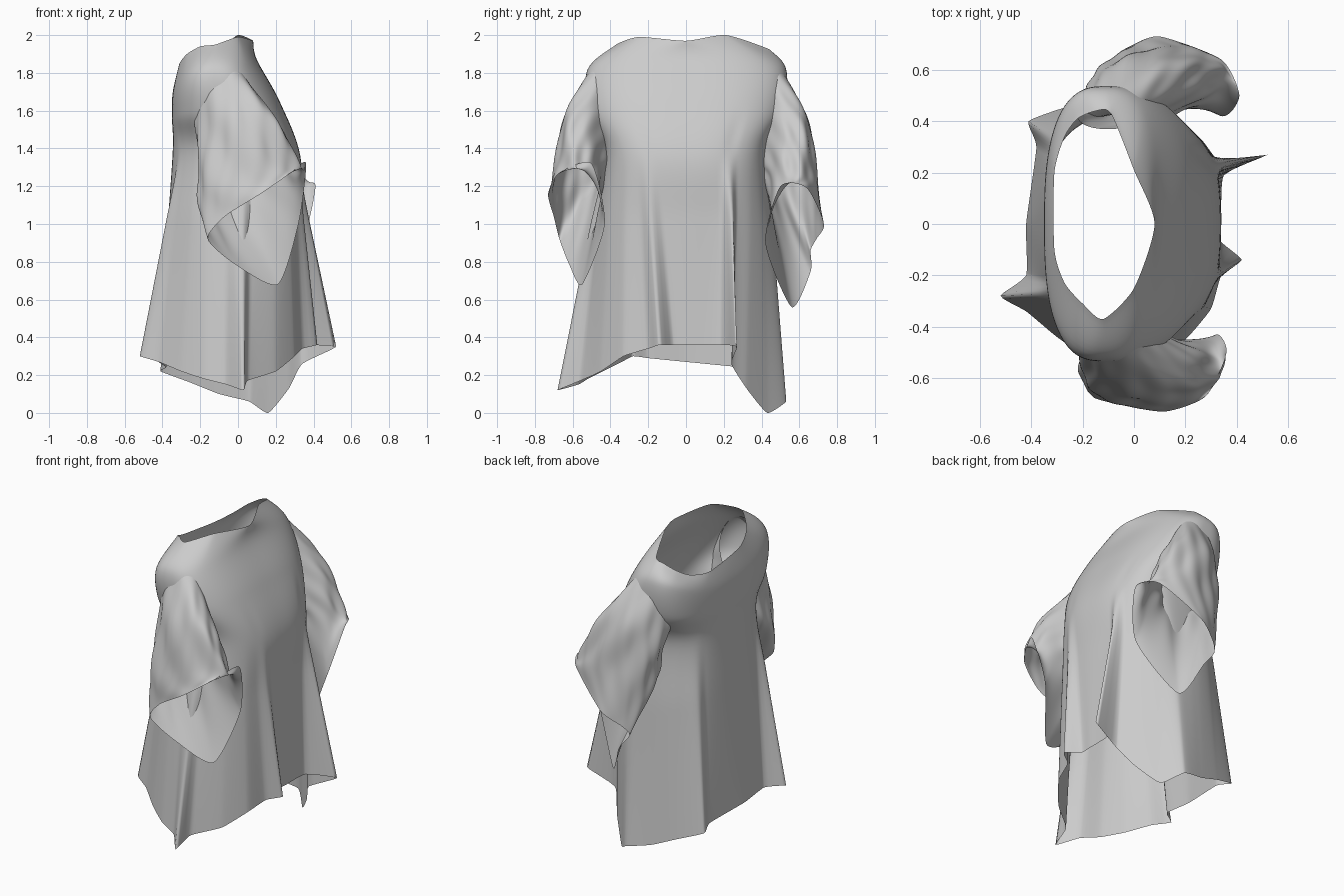
import bpy, math
from mathutils import Vector as V

if "Cube" in bpy.data.objects:
    bpy.data.objects.remove(bpy.data.objects["Cube"])

N = 180  # samples around each ring


def spline(p0, p1, p2, p3, u, k=0.5):
    """Hermite segment p1-p2; k is the roundness (0 = straight)."""
    m1, m2 = (p2 - p0) * k, (p3 - p1) * k
    return (p1 * (2 * u ** 3 - 3 * u * u + 1) + m1 * (u ** 3 - 2 * u * u + u)
            + p2 * (3 * u * u - 2 * u ** 3) + m2 * (u ** 3 - u * u))


def keyed_ring(keys, k=0.5):
    """Closed ring through (degrees, x, y, z) keys."""
    ring, n = [], len(keys)
    pts = [V(q[1:]) for q in keys]
    for i in range(N):
        t = 360 * i / N
        j = max(a for a in range(n) if keys[a][0] <= t)
        end = keys[j + 1][0] if j + 1 < n else 360
        u = (t - keys[j][0]) / (end - keys[j][0])
        ring.append(spline(pts[j - 1], pts[j], pts[(j + 1) % n], pts[(j + 2) % n], u, k))
    return ring


def torso_ring(x0, x1, y0, y1, zx0, zside, zx1, p=0.8):
    """Rounded-box ring whose height varies from -x to side to +x."""
    ring, cx = [], (x0 + x1) / 2
    for i in range(N):
        t = math.tau * i / N
        c, s = math.cos(t), math.sin(t)
        x = cx + (x1 - x0) / 2 * math.copysign(abs(c) ** p, c)
        y = (y1 if s > 0 else -y0) * math.copysign(abs(s) ** p, s)
        z = zside + ((zx1 if c > 0 else zx0) - zside) * c * c
        ring.append(V((x, y, z)))
    return ring


def oval_ring(c, u, v):
    c, u, v = V(c), V(u), V(v)
    return [c + u * math.cos(math.tau * i / N) + v * math.sin(math.tau * i / N) for i in range(N)]


def lerp_ring(a, b, f):
    return [p.lerp(q, f) for p, q in zip(a, b)]


def loft(name, rings, steps, wrinkle=0.0):
    rows, m = [], len(rings)
    for k in range(m - 1):
        for s in range(steps + (k == m - 2)):
            a, b, c, d = (rings[min(max(k + o, 0), m - 1)] for o in (-1, 0, 1, 2))
            rows.append([spline(a[i], b[i], c[i], d[i], s / steps) for i in range(N)])
    verts = []
    for r, row in enumerate(rows):
        f = r / (len(rows) - 1)
        mid = sum(row, V()) / N
        amp = wrinkle * math.sin(math.pi * f)
        for i, p in enumerate(row):
            t = math.tau * i / N
            w = amp * (math.sin(6 * t + 9 * f) + 0.6 * math.sin(11 * t - 14 * f))
            q = p + (p - mid).normalized() * w
            q.z = min(max(q.z, 0), 2)
            verts.append(q)
    faces = [(r * N + i, (r + 1) * N + i, (r + 1) * N + (i + 1) % N, r * N + (i + 1) % N)
             for r in range(len(rows) - 1) for i in range(N)]
    me = bpy.data.meshes.new(name)
    me.from_pydata(verts, [], faces)
    me.polygons.foreach_set("use_smooth", [True] * len(faces))
    ob = bpy.data.objects.new(name, me)
    bpy.context.collection.objects.link(ob)
    return ob


# Neckline: high on +x, scooped on -x, cornered at the shoulders
neck = keyed_ring([
    (0, .08, 0, 1.97), (45, 0, .21, 2.0), (84, -.09, .43, 1.93), (96, -.15, .44, 1.91),
    (115, -.22, .41, 1.87), (132, -.27, .34, 1.83), (155, -.31, .2, 1.81),
    (190, -.31, -.1, 1.85), (225, -.27, -.23, 1.9), (250, -.2, -.31, 1.94),
    (272, -.12, -.37, 1.95), (315, 0, -.25, 1.99)], .35)

# Uneven hem with drape folds
hem = keyed_ring([
    (0, .34, 0, .36), (18, .35, .19, .36), (26, .52, .27, .35), (34, .34, .24, .26),
    (50, .27, .32, .13), (62, .16, .43, 0), (80, .06, .53, .06), (100, -.1, .5, .1),
    (120, -.25, .46, .16), (140, -.41, .4, .22), (150, -.38, .3, .24), (180, -.42, 0, .27),
    (204, -.42, -.2, .29), (212, -.52, -.28, .3), (221, -.42, -.34, .27),
    (236, -.3, -.44, .22), (252, -.18, -.52, .18), (264, -.06, -.57, .15),
    (272, .03, -.68, .12), (279, .05, -.56, .17), (298, .2, -.45, .22),
    (318, .3, -.33, .3), (330, .34, -.2, .34), (338, .42, -.14, .36), (346, .34, -.07, .36)], .25)

# Tunic body
collar = torso_ring(-.345, .1, -.52, .53, 1.7, 1.82, 1.87, .76)
chest = torso_ring(-.35, .22, -.52, .52, 1.57, 1.6, 1.65, .7)
waist = torso_ring(-.345, .33, -.43, .43, 1.4, 1.38, 1.36, .74)
loft("tunic_body", [neck, collar, chest, waist,
                    lerp_ring(waist, hem, .33), lerp_ring(waist, hem, .67), hem], 9)

# Flared sleeve on the -y side
loft("sleeve_near", [
    oval_ring((-.09, -.43, 1.66), (.15, -.01, .03), (0, -.06, .17)),
    oval_ring((.01, -.52, 1.45), (.22, -.02, .05), (0, -.12, .13)),
    oval_ring((.06, -.57, 1.22), (.27, .02, .07), (.03, -.13, .06)),
    keyed_ring([(0, .36, -.5, 1.32), (45, .28, -.67, 1.27), (90, .12, -.73, 1.16),
                (135, -.07, -.7, 1.04), (180, -.16, -.67, .92), (225, -.02, -.62, .79),
                (270, .21, -.55, .68), (315, .32, -.43, 1.0)], .35)], 12, .007)

# Flared sleeve on the +y side
loft("sleeve_far", [
    oval_ring((-.08, .43, 1.66), (.14, .01, .03), (0, .06, .17)),
    oval_ring((.03, .52, 1.44), (.21, .02, .03), (-.02, .12, .13)),
    oval_ring((.1, .56, 1.21), (.25, 0, .03), (.01, .13, .06)),
    keyed_ring([(0, .41, .5, 1.2), (45, .34, .64, 1.19), (90, .1, .73, 1.0),
                (135, -.02, .69, .92), (180, -.06, .66, .86), (225, .02, .66, .75),
                (270, .13, .56, .56), (315, .34, .42, .9)], .35)], 12, .007)
